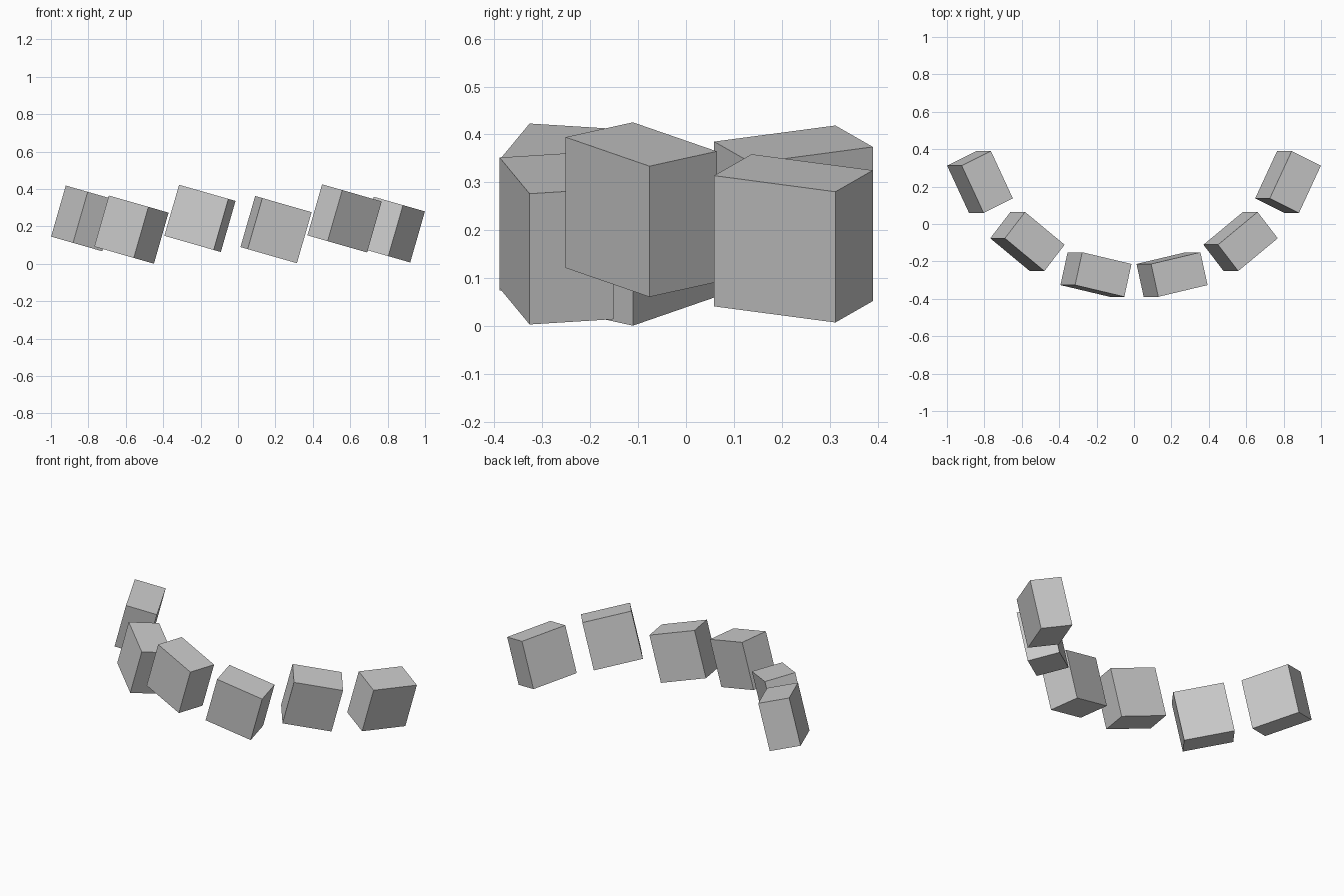
import bpy
from math import radians, sin, cos, pi
from mathutils import Matrix, Vector

cube = bpy.data.objects.get("Cube")
if cube:
    bpy.data.objects.remove(cube, do_unlink=True)

# Single plain grey
grey = bpy.data.materials.new("light_grey")
grey.use_nodes = True
colour = (0.6, 0.6, 0.6, 1)
grey.diffuse_color = colour
grey.node_tree.nodes["Principled BSDF"].inputs["Base Color"].default_value = colour

COUNT = 6
RADIUS = 0.914
ARC_CENTRE_Y = 0.621
SIZE = Vector((0.281, 0.18, 0.284))
TILT = Matrix.Rotation(radians(16), 4, 'Y')


def add_block(index):
    """One block facing along the arc, leaning sideways, at alternating height."""
    angle = pi * (index + 1) / (COUNT + 1)
    x = -RADIUS * cos(angle)
    y = ARC_CENTRE_Y - RADIUS * sin(angle)
    z = 0.243 if index % 2 == 0 else 0.183
    bpy.ops.mesh.primitive_cube_add(size=1)
    block = bpy.context.object
    block.name = f"arc_block_{index + 1}"
    block.data.transform(Matrix.Diagonal(SIZE).to_4x4())
    turn = Matrix.Rotation(angle - pi / 2, 4, 'Z')
    block.matrix_world = Matrix.Translation((x, y, z)) @ TILT @ turn
    block.data.materials.append(grey)


# Blocks set around a half circle open to the back
for i in range(COUNT):
    add_block(i)
